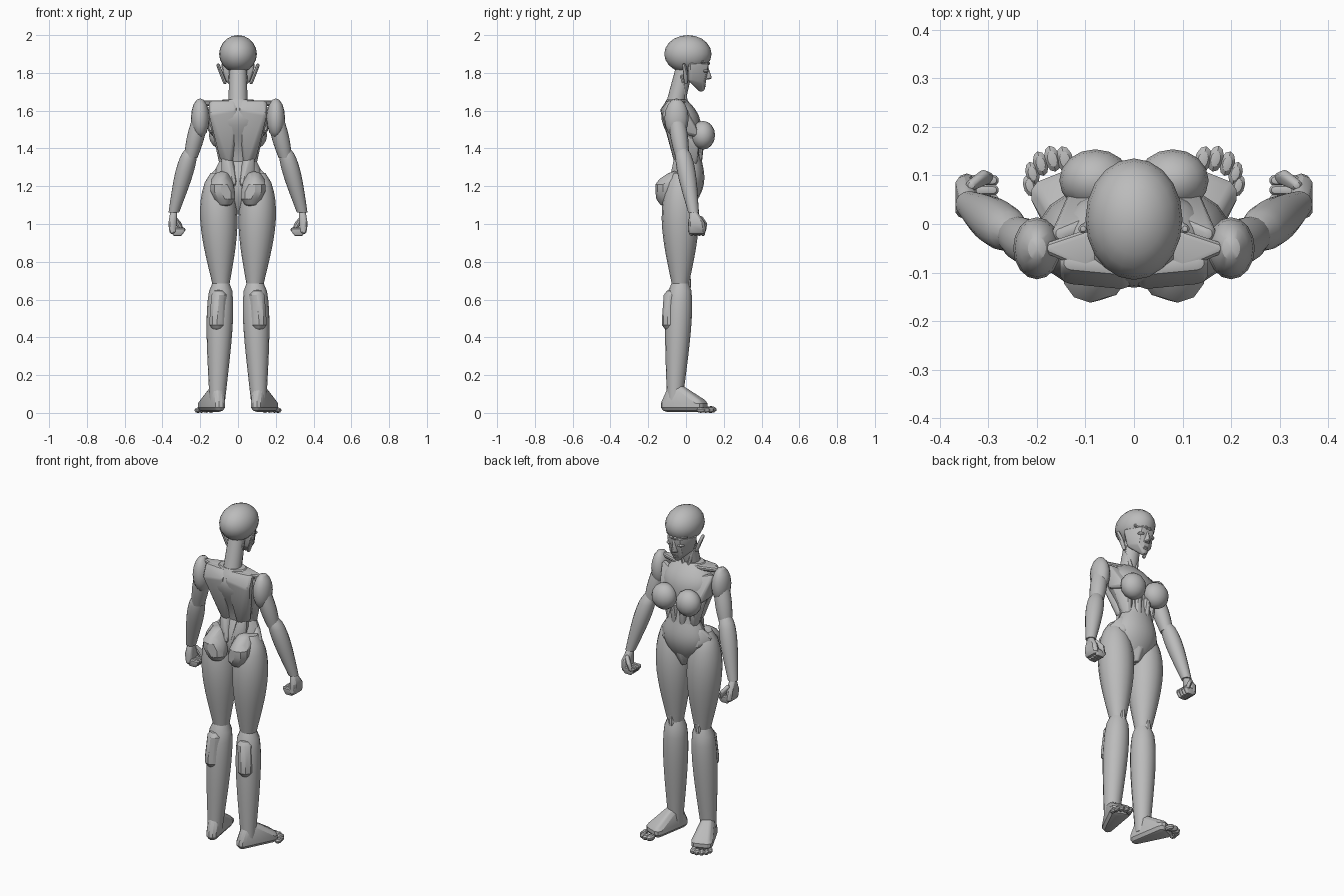
import bpy, bmesh
from math import sin, cos, pi
from mathutils import Matrix, Vector, Euler

default_cube = bpy.data.objects.get("Cube")
if default_cube:
    bpy.data.objects.remove(default_cube, do_unlink=True)

# One plain colour for the whole figure
shade = .5
grey = bpy.data.materials.new("plain grey")
grey.use_nodes = True
grey.diffuse_color = (shade, shade, shade, 1)
shader = grey.node_tree.nodes["Principled BSDF"]
shader.inputs["Base Color"].default_value = grey.diffuse_color


def finish(name, bm, mirrored):
    """Turn a bmesh into a smooth object, optionally mirrored across x."""
    bmesh.ops.recalc_face_normals(bm, faces=bm.faces[:])
    mesh = bpy.data.meshes.new(name)
    bm.to_mesh(mesh)
    bm.free()
    mesh.materials.append(grey)
    obj = bpy.data.objects.new(name, mesh)
    bpy.context.collection.objects.link(obj)
    bpy.ops.object.select_all(action='DESELECT')
    obj.select_set(True)
    bpy.context.view_layer.objects.active = obj
    bpy.ops.object.shade_smooth_by_angle()
    if mirrored:
        mirror = obj.modifiers.new("Mirror", 'MIRROR')
        mirror.use_mirror_merge = False


def limb(name, start, end, start_radius, end_radius, swell=0, skew=1, depth=1,
         mirrored=True, sides=16, steps=12):
    """Tube of level rings that swells like a muscle; skew moves the belly."""
    bm = bmesh.new()
    start, end = Vector(start), Vector(end)
    loops = []
    for step in range(steps + 1):
        t = step / steps
        radius = start_radius + (end_radius - start_radius) * t + swell * sin(pi * t ** skew)
        centre = start.lerp(end, t)
        angles = [2 * pi * side / sides for side in range(sides)]
        loops.append([bm.verts.new(centre + Vector((radius * cos(a), radius * depth * sin(a), 0)))
                      for a in angles])
    for low, high in zip(loops, loops[1:]):
        for side in range(sides):
            after = (side + 1) % sides
            bm.faces.new((low[side], low[after], high[after], high[side]))
    bm.faces.new(loops[0])
    bm.faces.new(loops[-1])
    finish(name, bm, mirrored)


def make_sphere(bm, matrix, sides):
    return bmesh.ops.create_uvsphere(bm, u_segments=sides, v_segments=sides // 2,
                                     radius=1, matrix=matrix)["verts"]


def ball(name, centre, radii, turn=(0, 0, 0), mirrored=True, sides=16):
    """Ellipsoid, as used for rounded muscles."""
    bm = bmesh.new()
    matrix = Matrix.LocRotScale(Vector(centre), Euler(turn), Vector(radii))
    make_sphere(bm, matrix, sides)
    finish(name, bm, mirrored)


def hull(name, radius, *centres, mirrored=True):
    """Tight skin around equal balls at the given centres."""
    template = bmesh.new()
    offsets = [v.co * radius for v in make_sphere(template, Matrix(), 10)]
    template.free()
    bm = bmesh.new()
    verts = [bm.verts.new(Vector(centre) + offset) for centre in centres for offset in offsets]
    bmesh.ops.convex_hull(bm, input=verts)
    inner = [v for v in bm.verts if not v.link_faces]
    bmesh.ops.delete(bm, geom=inner, context='VERTS')
    finish(name, bm, mirrored)


# Joints of the left side that several parts share
shoulder = Vector((.2, -.05, 1.56))
elbow = Vector((.25, -.02, 1.35))
wrist = Vector((.34, .04, 1.06))
hip = Vector((.11, -.03, 1.27))
knee = Vector((.09, -.03, .68))
ankle = Vector((.11, -.06, .1))
waist = Vector((0, .02, 1.33))
neck_base = Vector((0, -.05, 1.66))
skull = Vector((0, .01, 1.9))
up = Vector((0, 0, 1))

# Head: skull, wedge of the face, features and ears
ball("cranium", skull, (.1, .125, .1), mirrored=False, sides=20)
chin = Vector((0, .08, 1.72))
hull("face", .02, chin, (.05, .03, 1.77), (.07, .03, 1.84), (.03, .1, 1.84), (.03, .08, 1.76),
     (-.05, .03, 1.77), (-.07, .03, 1.84), (-.03, .1, 1.84), (-.03, .08, 1.76), mirrored=False)
hull("nose", .008, chin + up * .11 + Vector((0, .03, 0)), (0, .128, 1.775), (.015, .1, 1.77),
     (-.015, .1, 1.77), mirrored=False)
hull("brow", .01, (.01, .117, 1.85), (.06, .085, 1.86))
ball("eye", (.035, .1, 1.81), (.02, .02, .01))
for lip, rise in (("lower_lip", .01), ("upper_lip", .02)):
    ball(lip, chin + up * rise + Vector((0, .015, 0)), (.02, .01, .006), mirrored=False)
hull("ear", .01, (.105, -.01, 1.84), (.09, 0, 1.8), (.07, 0, 1.75))

# Neck with its two front cords
limb("neck", neck_base, skull, .05, .045, mirrored=False)
hull("neck_cord", .01, (.045, -.02, 1.78), (.015, 0, 1.64))

# Torso: pelvis and ribcage meet at the waist
limb("pelvis", (0, -.01, 1.05), waist, .02, .1, swell=.07, depth=.65, mirrored=False)
limb("ribcage", waist, neck_base, .1, .08, swell=.07, skew=1.8, depth=.65, mirrored=False)
hull("back_muscle", .025, (.025, -.09, 1.63), (.13, -.08, 1.63), (.025, -.11, 1.6),
     (.13, -.1, 1.58), (.05, -.04, 1.34), (.075, -.03, 1.36))
hull("lower_back", .03, (.06, -.03, 1.36), (.06, -.04, 1.27), (.03, -.06, 1.22))
hull("collarbone", .015, (.02, 0, 1.64), (.17, -.05, 1.64), (.1, -.08, 1.64))
hull("chest_muscle", .02, (.03, .03, 1.57), (.15, -.02, 1.6), (.03, .06, 1.5), (.12, .05, 1.48),
     (.14, -.02, 1.5))
ball("breast", (.08, .09, 1.47), (.074, .064, .076))
hull("rib_side", .03, (.08, .04, 1.4), (.1, 0, 1.46), (.07, .03, 1.32))
hull("belly_muscle", .025, (.03, .07, 1.42), (.02, .05, 1.24))

# Hips
hull("pelvis_front", .02, (0, .02, 1.07), (.1, .03, 1.21), (0, .05, 1.22), (0, .045, 1.13))
hull("hip_bone", .03, (.1, .02, 1.27), (.135, -.01, 1.23), (.1, .03, 1.21))
hull("buttock", .06, (.07, -.1, 1.15), (.09, -.105, 1.19), (.085, -.06, 1.22))

# Legs
limb("thigh", hip, knee, .035, .045, swell=.06, skew=.7)
hull("kneecap", .018, knee + up * .06 + Vector((0, .035, 0)), knee + Vector((0, .04, 0)),
     knee - up * .05 + Vector((0, .03, 0)))
limb("calf", knee + up * .02, ankle - up * .05, .04, .04, swell=.03, skew=.55)
hull("calf_muscle", .045, knee + Vector((.01, -.045, -.07)), knee + Vector((.02, -.055, -.2)))

# Feet, with toes on an arc round the ball of the foot
hull("foot", .035, (.1, -.1, .04), ankle + up * .03, (.13, .08, .04), (.18, .06, .04),
     ankle + Vector((.01, .04, 0)))
for toe in range(5):
    around = 1.9 - toe * .48
    size = .018 - toe * .001
    ball(f"toe_{toe}", (.16 + cos(around) * .055, .08 + sin(around) * .055, size),
         (size, size * 1.7, size), turn=(0, 0, -.25), sides=10)

# Arms
ball("shoulder", shoulder, (.049, .064, .105))
limb("upper_arm", shoulder, elbow, .042, .035, swell=.008)
limb("forearm", elbow + up * .05, wrist, .026, .028, swell=.022, skew=.6)

# Fists: palm, four fingers curled on an arc, and a thumb
hull("palm", .02, wrist, (.35, .03, 1), (.35, .08, 1), (.345, .03, .965), (.345, .085, .965))
for finger in range(4):
    y = .03 + finger * .02
    curl = [-pi * joint / 3 for joint in range(4)]
    hull(f"finger_{finger}", .012,
         *[(.32 + cos(a) * .03, y, .97 + sin(a) * .025) for a in curl])
hull("thumb", .012, (.335, .08, 1.03), (.31, .1, 1), (.3, .095, .97))
